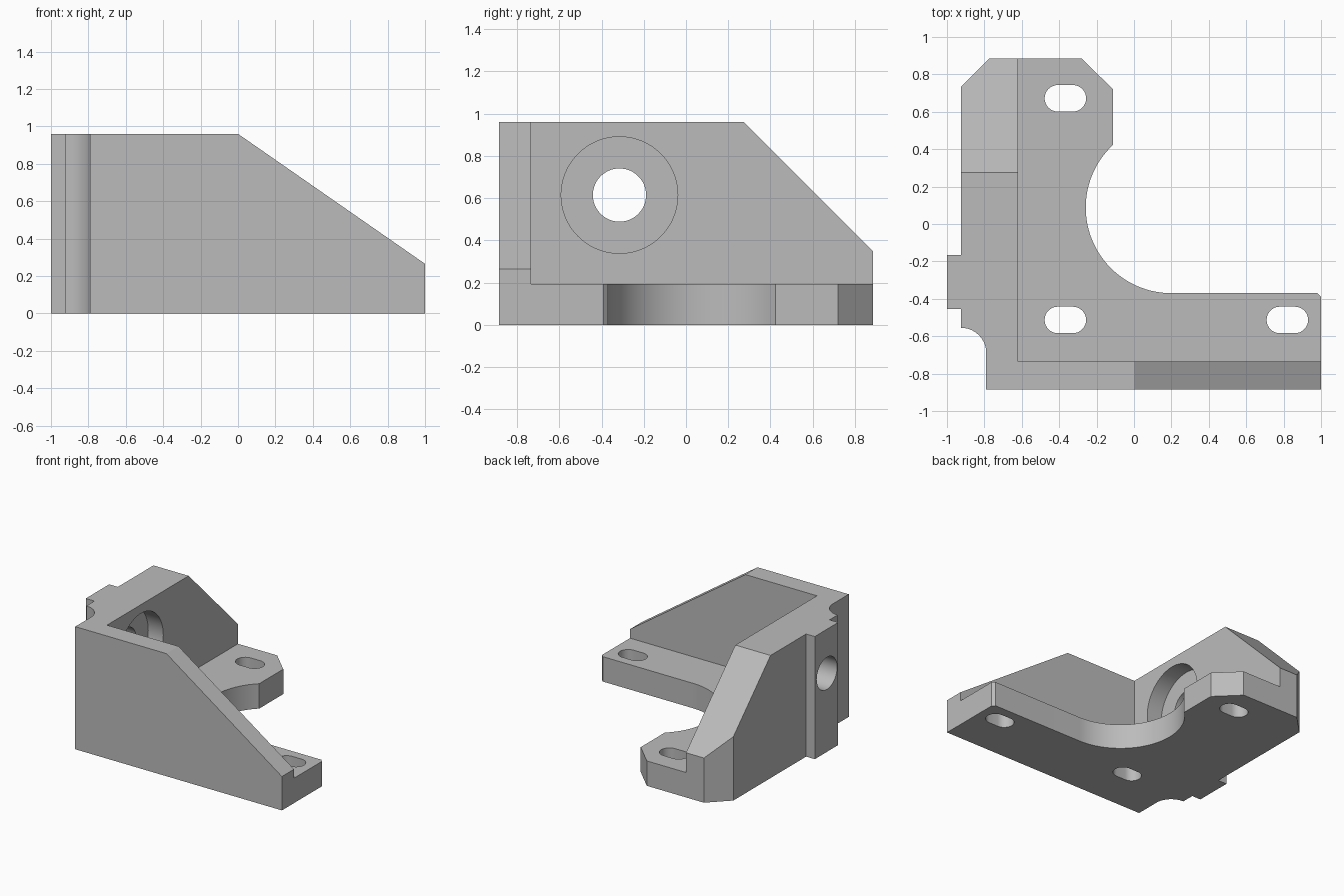
import bpy, bmesh
from math import sin, cos, radians, pi
from mathutils import Matrix, Vector

old = bpy.data.objects.get("Cube")
if old:
    bpy.data.objects.remove(old, do_unlink=True)

grey = bpy.data.materials.new("machined grey")
grey.use_nodes = True
grey.diffuse_color = (0.5, 0.5, 0.5, 1)
grey.node_tree.nodes["Principled BSDF"].inputs["Base Color"].default_value = (0.5, 0.5, 0.5, 1)


def arc(cx, cy, r, start, end, steps):
    """Points on an arc, angles in degrees."""
    angles = [radians(start + (end - start) * i / steps) for i in range(steps + 1)]
    return [(cx + r * cos(a), cy + r * sin(a)) for a in angles]


# Axis maps: profile (u, v) and depth w to world
MAPS = {"z": lambda u, v, w: (u, v, w),
        "y": lambda u, v, w: (u, w, v),
        "x": lambda u, v, w: (w, u, v)}


def prism(name, profile, axis, low, high):
    """Extrude a flat profile along an axis."""
    bm = bmesh.new()
    place = MAPS[axis]
    face = bm.faces.new([bm.verts.new(place(u, v, low)) for u, v in profile])
    grown = bmesh.ops.extrude_face_region(bm, geom=[face])
    shift = Vector(place(0, 0, high - low))
    bmesh.ops.translate(bm, vec=shift, verts=[g for g in grown["geom"] if isinstance(g, bmesh.types.BMVert)])
    bmesh.ops.recalc_face_normals(bm, faces=bm.faces)
    mesh = bpy.data.meshes.new(name)
    bm.to_mesh(mesh)
    bm.free()
    mesh.materials.append(grey)
    obj = bpy.data.objects.new(name, mesh)
    bpy.context.collection.objects.link(obj)
    return obj


# Main body: plan outline with rounded bay, clipped corners and side pad
outline = [(-0.79, -0.885), (1, -0.885), (1, -0.39), (0.98, -0.37)]
outline += arc(0.2, 0.088, 0.458, 270, 133, 40)
outline += [(-0.112, 0.72), (-0.28, 0.885), (-0.775, 0.885), (-0.925, 0.735),
            (-0.925, -0.165), (-1, -0.165), (-1, -0.455), (-0.925, -0.455)]
outline += arc(-0.925, -0.69, 0.135, 90, 0, 16)
bracket = prism("corner_bracket", outline, "z", 0, 0.96)

# Pocket above the base plate, and the sloping tops of both walls
cutters = [
    prism("pocket_cutter", [(-0.62, -0.735), (1.2, -0.735), (1.2, 1.2), (-0.62, 1.2)], "z", 0.195, 1.2),
    prism("front_slope_cutter", [(0, 0.96), (1, 0.265), (1.2, 0.126), (1.2, 1.2), (0, 1.2)], "y", -1.1, -0.7),
    prism("side_slope_cutter", [(0.275, 0.96), (0.885, 0.35), (1.1, 0.135), (1.1, 1.2), (0.275, 1.2)], "x", -1.2, -0.6),
]

# Bore through the side wall with a wide recess on the inside
cutters.append(prism("bore_cutter", arc(-0.315, 0.615, 0.126, 0, 354, 59), "x", -1.2, -0.4))
cutters.append(prism("recess_cutter", arc(-0.315, 0.615, 0.276, 0, 356, 89), "x", -0.75, -0.4))

# Mounting slots in the base plate
for i, (x, y) in enumerate([(-0.367, 0.672), (-0.367, -0.513), (0.82, -0.513)]):
    slot = arc(x + 0.04, y, 0.071, -90, 90, 16) + arc(x - 0.04, y, 0.071, 90, 270, 16)
    cutters.append(prism(f"slot_cutter_{i + 1}", slot, "z", -0.2, 0.5))

bpy.ops.object.select_all(action="DESELECT")
bracket.select_set(True)
bpy.context.view_layer.objects.active = bracket
for cutter in cutters:
    cutter.hide_render = True
    mod = bracket.modifiers.new(cutter.name, "BOOLEAN")
    mod.operation = "DIFFERENCE"
    mod.solver = "EXACT"
    mod.object = cutter
    bpy.ops.object.modifier_apply(modifier=mod.name)
    bpy.data.objects.remove(cutter, do_unlink=True)

bpy.ops.object.shade_smooth_by_angle(angle=radians(30))
